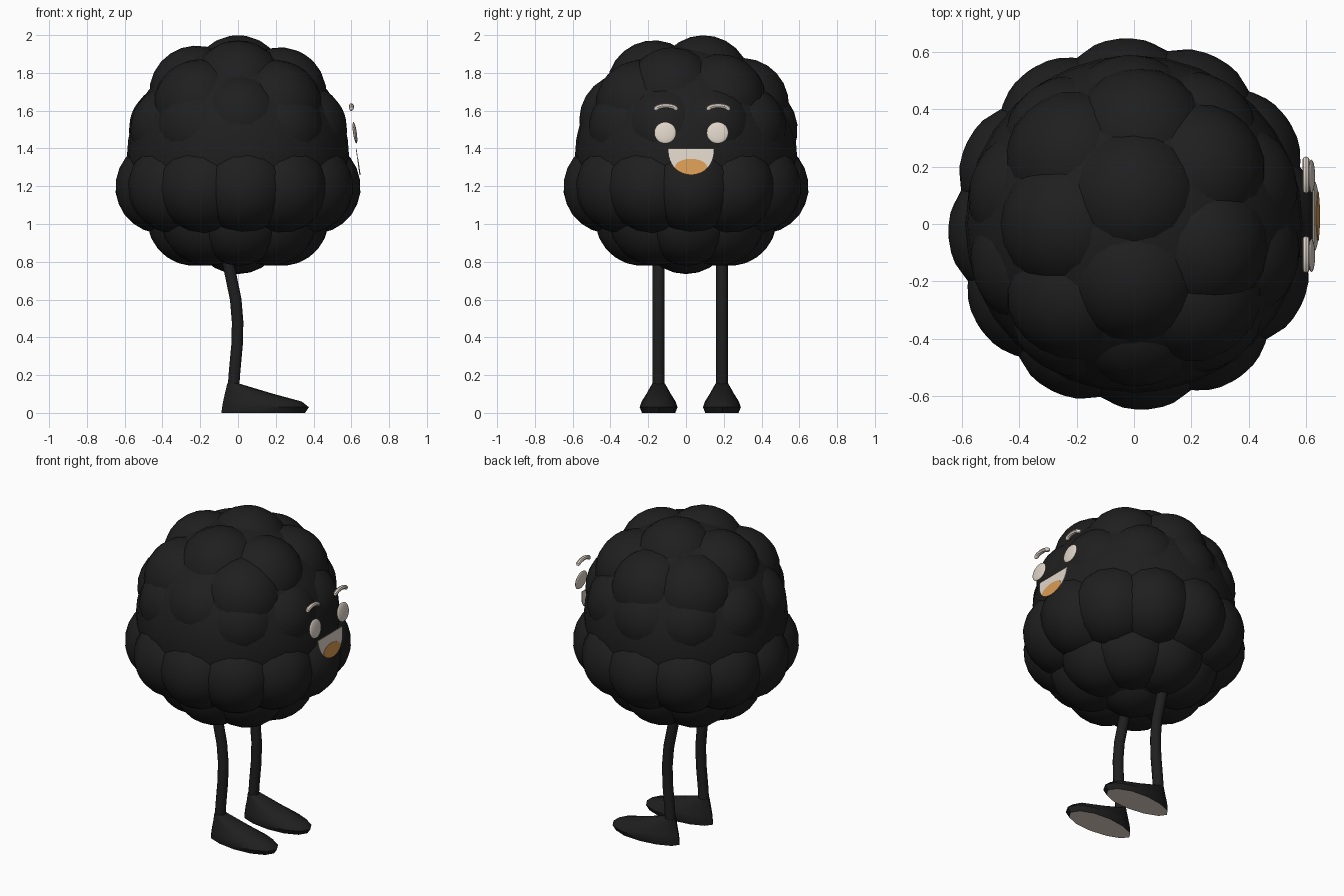
import bpy, bmesh
from math import sin, cos, pi, radians
from mathutils import Vector, Matrix

if "Cube" in bpy.data.objects:
    bpy.data.objects.remove(bpy.data.objects["Cube"])


def material(name, rgb):
    m = bpy.data.materials.new(name)
    m.diffuse_color = (*rgb, 1)
    m.use_nodes = True
    m.node_tree.nodes["Principled BSDF"].inputs["Base Color"].default_value = m.diffuse_color
    return m


BLACK = material("soft_black", (0.0135, 0.0135, 0.0135))
CREAM = material("cream", (0.74, 0.66, 0.58))
ORANGE = material("tongue_orange", (0.70, 0.33, 0.09))


def finish(bm, name, mats, angle=40):
    bmesh.ops.recalc_face_normals(bm, faces=bm.faces)
    me = bpy.data.meshes.new(name)
    bm.to_mesh(me)
    bm.free()
    for m in mats:
        me.materials.append(m)
    ob = bpy.data.objects.new(name, me)
    bpy.context.collection.objects.link(ob)
    bpy.ops.object.select_all(action='DESELECT')
    ob.select_set(True)
    bpy.context.view_layer.objects.active = ob
    bpy.ops.object.shade_smooth_by_angle(angle=radians(angle))
    return ob


def loft(rings):
    """Skin a list of equal-length point rings and cap both ends."""
    bm = bmesh.new()
    vs = [[bm.verts.new(p) for p in r] for r in rings]
    n = len(vs[0])
    for a, b in zip(vs, vs[1:]):
        for i in range(n):
            bm.faces.new((a[i], a[(i + 1) % n], b[(i + 1) % n], b[i]))
    bm.faces.new(vs[0])
    bm.faces.new(vs[-1])
    return bm


def tube(path, radii, side, n=10):
    """Rings around a path; side is a direction perpendicular to it."""
    rings = []
    for i, p in enumerate(path):
        d = path[min(i + 1, len(path) - 1)] - path[max(i - 1, 0)]
        u = d.cross(side).normalized()
        rings.append([p + radii[i] * (cos(2 * pi * k / n) * side + sin(2 * pi * k / n) * u)
                      for k in range(n)])
    return loft(rings)


# Berry body: broad overlapping drupelets around a core
CENTRE = Vector((0, 0, 1.36))
R = 0.25
drupelets = [Vector((0, 0, -0.375))]
# Layers: count, elevation, distance from the centre, start angle
for count, elev, dist, start in ((8, -55, 0.405, -88), (12, -22, 0.432, -86),
                                 (10, 22, 0.368, -88)):
    for i in range(count):
        a = radians(start + 360 * i / count)
        e = radians(elev + (9 if elev > 0 and i == 0 else 0))
        drupelets.append(dist * Vector((cos(a) * cos(e), sin(a) * cos(e), sin(e))))
# Crown directions
for d in ((0, 0.1, 0.42), (0, -0.18, 0.385), (-0.24, 0, 0.365), (-0.23, 0.25, 0.31),
          (0.02, 0.34, 0.31), (0.24, 0.2, 0.33), (0.24, -0.08, 0.355),
          (-0.22, -0.25, 0.29), (0.22, -0.26, 0.29)):
    drupelets.append(Vector(d).normalized() * 0.4)
bm = bmesh.new()
bmesh.ops.create_uvsphere(bm, u_segments=32, v_segments=20, radius=0.588,
                          matrix=Matrix.Translation(CENTRE))
for c in drupelets:
    turn = Vector((0, 0, 1)).rotation_difference(c)
    bmesh.ops.create_uvsphere(bm, u_segments=16, v_segments=12, radius=R,
                              matrix=Matrix.Translation(CENTRE + c) @ turn.to_matrix().to_4x4())
finish(bm, "berry_body", [BLACK])

# Legs and slipper-shaped feet
for label, y in (("near", -0.145), ("far", 0.19)):
    path = [Vector((x, y, z)) for x, z in
            ((-0.068, 0.86), (-0.043, 0.75), (-0.012, 0.6), (-0.002, 0.48),
             (-0.005, 0.36), (-0.018, 0.22), (-0.025, 0.12))]
    finish(tube(path, [0.032] * 7, Vector((0, 1, 0))), label + "_leg", [BLACK])

    rings = []
    for z, x0, x1, w in ((0, -0.088, 0.355, 0.088), (0.03, -0.084, 0.375, 0.1),
                         (0.06, -0.079, 0.338, 0.09), (0.1, -0.07, 0.19, 0.065),
                         (0.155, -0.057, 0.006, 0.034)):
        ring = []
        for k in range(12):
            t = 2 * pi * k / 12
            ring.append(((x0 + x1) / 2 + (x1 - x0) / 2 * cos(t),
                         y + w * sin(t) * (1 + 0.1 * cos(t)), z))
        rings.append(ring)
    foot = finish(loft(rings), label + "_foot", [BLACK, CREAM])
    for f in foot.data.polygons:  # pale sole
        f.material_index = int(f.normal.z < -0.9)

# Eyes and brows
for label, y in (("near", -0.11), ("far", 0.167)):
    bm = bmesh.new()
    bmesh.ops.create_uvsphere(
        bm, u_segments=20, v_segments=10, radius=1,
        matrix=Matrix.Translation((0.619, y, 1.483)) @ Matrix.Rotation(radians(-8), 4, 'Y')
        @ Matrix.Diagonal((0.01, 0.058, 0.058, 1)))
    finish(bm, label + "_eye", [CREAM])

    arc = [Vector((0.6, y + 0.004 + 0.058 * cos(a), 1.602 + 0.024 * sin(a)))
           for a in (pi * i / 8 for i in range(9))]
    finish(tube(arc, [0.007] + [0.013] * 7 + [0.007], Vector((1, 0, 0)), 8),
           label + "_brow", [CREAM])


# Mouth plate and tongue, leaning slightly outward at the bottom
def plate(name, outline, mat, offset):
    def ring(dx):
        return [(0.647 - 0.14 * (z - 1.26) + dx, y, z) for y, z in outline]
    finish(loft([ring(offset - 0.004), ring(offset)]), name, [mat], 30)


mouth = [(0.027 + 0.122 * cos(a), 1.4 - 0.14 * abs(sin(a)) ** 0.85)
         for a in (pi * k / 24 for k in range(25))]
plate("mouth", mouth, CREAM, 0)

lower = [(y, z) for y, z in mouth if z < 1.3]
half = (lower[0][0] - lower[-1][0]) / 2
upper = [(0.027 - half * cos(a), 1.3 + 0.045 * sin(a))
         for a in (pi * k / 10 for k in range(1, 10))]
plate("tongue", lower + upper, ORANGE, 0.002)
